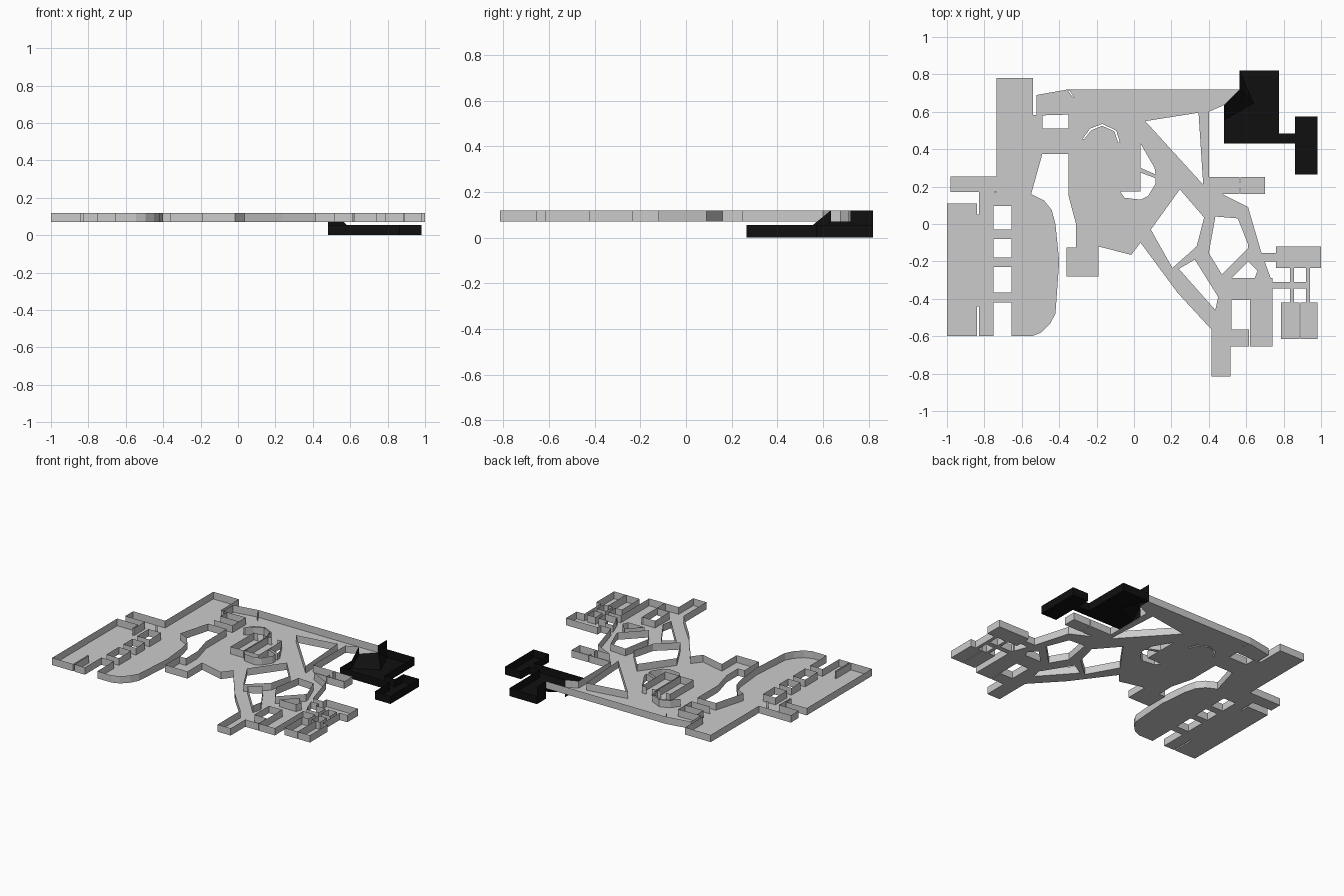
import bpy, bmesh
from mathutils import Vector
from mathutils.geometry import delaunay_2d_cdt

def rect(x0, x1, y0, y1):
    return [(x0, y0), (x1, y0), (x1, y1), (x0, y1)]

def ccw(p):
    area = sum(a[0] * b[1] - b[0] * a[1] for a, b in zip(p, p[1:] + p[:1]))
    return p if area > 0 else p[::-1]

def plan(name, rooms, voids, z0, z1, doors=(), partitions=(), extra=(), mat=None):
    """Union of rooms minus voids as a floor, with thin walls on every open edge."""
    verts, faces = [], []
    for p in rooms + voids:
        p = ccw(p)
        faces.append(list(range(len(verts), len(verts) + len(p))))
        verts += [Vector(q) for q in p]
    vs, _, fs, _, _, src = delaunay_2d_cdt(verts, [], faces, 1, 1e-4)
    bm = bmesh.new()
    bv = [bm.verts.new((v.x, v.y, z0)) for v in vs]
    for f, s in zip(fs, src):
        if s and max(s) < len(rooms):
            bm.faces.new([bv[i] for i in f])
    bm.normal_update()

    def in_door(e):
        m = (e.verts[0].co + e.verts[1].co) / 2
        return any(a < m.x < b and c < m.y < d for a, b, c, d in doors)

    rim = [e for e in bm.edges if e.is_boundary and not in_door(e)]
    new = bmesh.ops.extrude_edge_only(bm, edges=rim)["geom"]
    for v in new:
        if isinstance(v, bmesh.types.BMVert):
            v.co.z = z1
    bmesh.ops.dissolve_limit(bm, angle_limit=0.01, verts=bm.verts, edges=bm.edges)
    for path in partitions:
        for a, b in zip(path, path[1:]):
            bm.faces.new([bm.verts.new(c) for c in
                          ((*a, z0), (*b, z0), (*b, z1), (*a, z1))])
    for poly in extra:
        bm.faces.new([bm.verts.new(c) for c in poly])
    loose = [v for v in bm.verts if not v.link_faces]
    bmesh.ops.delete(bm, geom=loose, context='VERTS')
    me = bpy.data.meshes.new(name)
    bm.to_mesh(me)
    bm.free()
    if mat:
        me.materials.append(mat)
    ob = bpy.data.objects.new(name, me)
    bpy.context.collection.objects.link(ob)
    return ob

LOW, TOP = 0.07, 0.12

# West wing: tall room, cross passage, side strips and curved hall
west = [
    rect(-.735, -.54, .25, .78), rect(-.98, -.6, .17, .255),
    [(-.735, .58), (-.49, .58), (-.49, .375), (-.55, .16), (-.735, .16)],
    [(-.75, .17), (-.55, .16), (-.48, .125), (-.44, .075), (-.42, 0), (-.40, -.2),
     (-.42, -.48), (-.45, -.535), (-.495, -.58), (-.545, -.6), (-.655, -.6), (-.655, .095), (-.75, .095)],
    rect(-1, -.84, -.6, .11), rect(-.83, -.75, -.6, .18), rect(-.85, -.82, -.44, .05)]
west += [rect(-.76, -.64, a, b) for a, b in ((-.08, -.03), (-.23, -.18), (-.42, -.365))]

# Central hall with the long north corridor, and the link to the tall room
hall = [
    [(-.52, .58), (-.52, .69), (-.35, .72), (.565, .72), (.48, .635), (.4, .6), (.4, .25),
     (.565, .25), (.565, .16), (.435, .16), (.47, .16), (.61, .09), (.68, -.15),
     (.735, -.3), (.62, -.4), (.415, -.565), (.235, -.37), (.035, -.1), (-.015, -.165),
     (-.19, -.12), (-.19, -.28), (-.36, -.28), (-.36, -.125), (-.31, -.125), (-.31, 0),
     (-.35, .15), (-.35, .585)],
    rect(-.53, -.34, .375, .51), rect(-.54, -.515, .45, .583)]
hall_voids = [
    [(.06, .55), (.345, .595), (.37, .21)],
    [(.035, .43), (.11, .3), (.115, .265), (.035, .3)],
    [(.035, .275), (.115, .245), (.115, .215), (.075, .15), (.035, .13), (-.05, .14),
     (-.075, .175), (.035, .175)],
    [(.09, -.03), (.245, .185), (.375, .035), (.335, -.12), (.205, -.235)],
    [(.24, -.24), (.325, -.19), (.45, -.39), (.435, -.46)],
    [(.435, .04), (.555, .03), (.61, -.11), (.61, -.13), (.47, -.27), (.4, -.155)],
    [(.52, -.29), (.61, -.2), (.66, -.25), (.645, -.29)],
    rect(.52, .62, -.565, -.405),
    # curved screen slot
    [(-.275, .455), (-.235, .51), (-.17, .535), (-.095, .5), (-.075, .435),
     (-.085, .435), (-.105, .495), (-.17, .525), (-.23, .5), (-.265, .455)],
    [(-.355, .715), (-.345, .715), (-.32, .675), (-.325, .675)]]

# East wing: small rooms, bars and cells
east = [
    rect(.57, .70, .16, .25), rect(.56, .575, .19, .225),
    rect(.66, .77, -.2, -.155), rect(.76, 1, -.235, -.12),
    rect(.73, .94, -.345, -.31),
    rect(.785, .885, -.615, -.42), rect(.89, .98, -.615, -.42),
    rect(.415, .515, -.815, -.5), rect(.45, .615, -.655, -.565),
    rect(.62, .74, -.655, -.29), rect(.42, .74, -.4, -.3), rect(.46, .52, -.6, -.38)]
east += [rect(x, x + .022, -.43, -.23) for x in (.833, .92)]

# Free-standing partitions of the hall
screens = [
    [(-.49, .44), (-.35, .44), (-.35, .51)],
    [(-.15, .43), (-.18, .43), (-.18, .175), (-.08, .175), (-.08, .43), (-.11, .43)],
    [(-.04, .43), (-.072, .43), (-.072, .18), (.035, .18), (.035, .43), (0, .43)]]
plan("upper_level", west + hall + east, hall_voids, LOW, TOP,
     doors=[(.5, .55, .65, .70)], partitions=screens)

# Black lower level with the descending ramp
black = bpy.data.materials.new("black")
black.diffuse_color = (0.005, 0.005, 0.005, 1)
lower = [
    [(.48, .43), (.775, .43), (.775, .82), (.565, .82), (.565, .72), (.48, .635)],
    rect(.77, .87, .43, .485), rect(.86, .98, .265, .575)]
ramp = [
    [(.48, .635, LOW), (.565, .72, LOW), (.64, .645, 0), (.48, .555, 0)],
    [(.565, .72, LOW), (.565, .82, 0), (.64, .645, 0)],
    [(.48, .635, 0), (.48, .635, TOP), (.48, .555, .055), (.48, .555, 0)],
    [(.565, .72, 0), (.565, .72, TOP), (.565, .82, TOP), (.565, .82, 0)]]
plan("lower_level", lower, [[(.48, .555), (.64, .645), (.565, .82), (.565, .72), (.48, .635)]],
     0, .055, doors=[(.47, .56, .556, .71), (.55, .64, .56, .819)], extra=ramp, mat=black)
